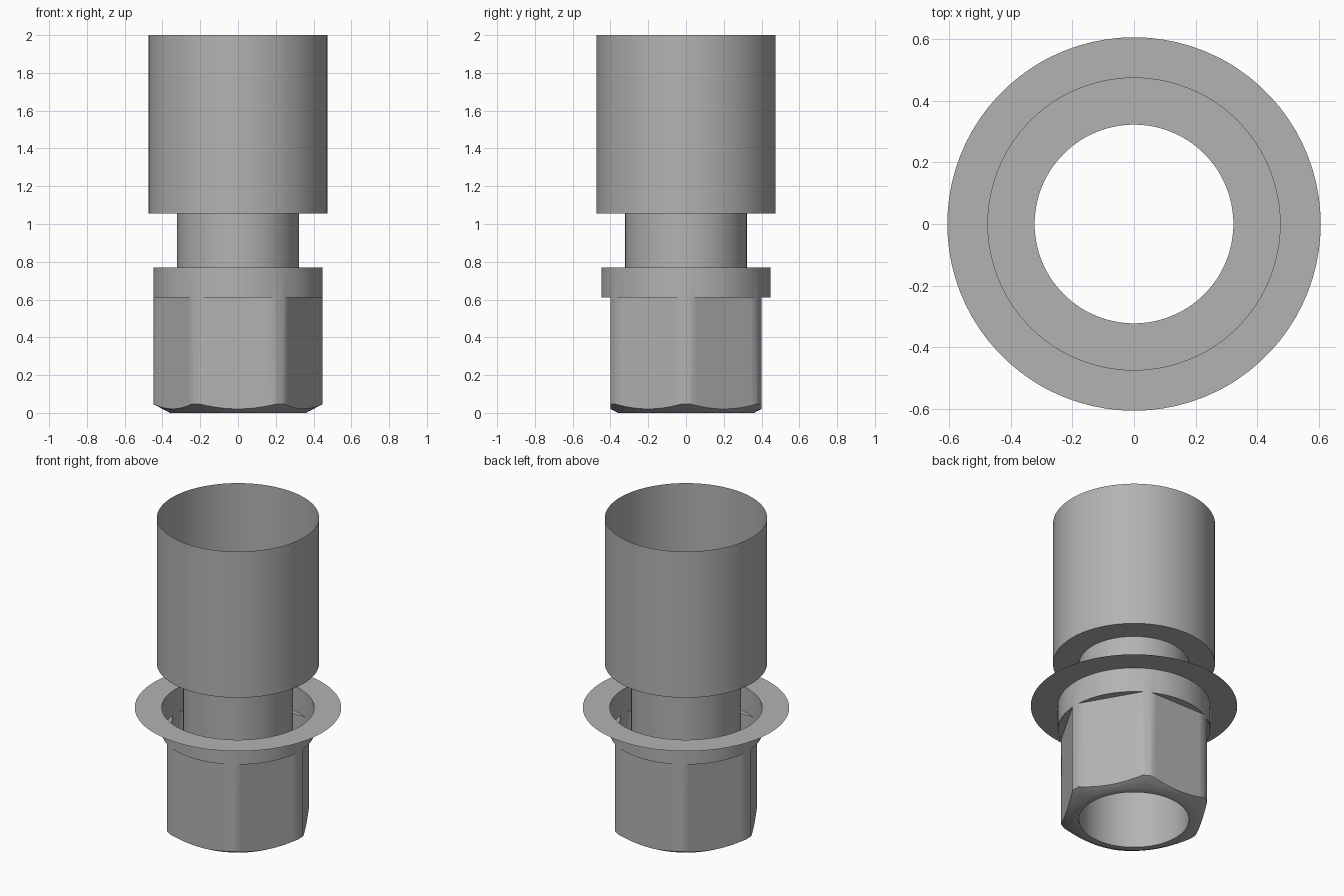
import bpy
import bmesh
from math import acos, cos, sin, pi, radians

cube = bpy.data.objects.get("Cube")
if cube:
    bpy.data.objects.remove(cube)

FLAT = 0.40       # centre to hexagon flat
ROUND = 0.447     # radius that trims the hexagon corners
BORE = 0.322
CHAMFER_R = 0.36  # chamfer start radius on the bottom face
CHAMFER_SLOPE = 0.53
STEP_Z, RIM_Z, NECK_Z = 0.61, 0.77, 1.055

steel = bpy.data.materials.new("steel_grey")
steel.use_nodes = True
grey = (0.45, 0.45, 0.45, 1)
steel.diffuse_color = grey
steel.node_tree.nodes["Principled BSDF"].inputs["Base Color"].default_value = grey

# Angles around the axis, with columns exactly where the flats meet the round corners
half = acos(FLAT / ROUND)
gap = pi / 3 - 2 * half
ANGLES = []
for side in range(6):
    mid = side * pi / 3 - pi / 2
    ANGLES += [(mid - half + 2 * half * i / 12, -half + 2 * half * i / 12) for i in range(12)]
    ANGLES += [(mid + half + gap * i / 4, half + gap * i / 4) for i in range(4)]


def hex_radius(offset):
    return min(ROUND, FLAT / cos(offset))


def shell(name, profile):
    """Sweep a profile round the axis; profile(offset) gives (radius, z) pairs."""
    bm = bmesh.new()
    columns = [[bm.verts.new((r * cos(a), r * sin(a), z)) for r, z in profile(off)]
               for a, off in ANGLES]
    for i, col in enumerate(columns):
        nxt = columns[(i + 1) % len(columns)]
        for j in range(len(col) - 1):
            bm.faces.new((col[j], nxt[j], nxt[j + 1], col[j + 1]))
    bmesh.ops.remove_doubles(bm, verts=bm.verts, dist=0.00001)
    mesh = bpy.data.meshes.new(name)
    bm.to_mesh(mesh)
    bm.free()
    mesh.materials.append(steel)
    obj = bpy.data.objects.new(name, mesh)
    bpy.context.collection.objects.link(obj)
    bpy.ops.object.select_all(action='DESELECT')
    obj.select_set(True)
    bpy.context.view_layer.objects.active = obj
    bpy.ops.object.shade_smooth_by_angle(angle=radians(30))
    return obj


# Wide open sleeve with its floor ring
shell("upper_sleeve", lambda o: [(BORE, NECK_Z), (0.475, NECK_Z), (0.475, 2)])

# Thin tube running through the whole fitting
shell("inner_tube", lambda o: [(BORE, 0), (BORE, NECK_Z)])


# Hexagon with a conical chamfer, and the round collar above its step
def nut_profile(offset):
    r = hex_radius(offset)
    return [(BORE, 0), (CHAMFER_R, 0), (r, (r - CHAMFER_R) * CHAMFER_SLOPE),
            (r, STEP_Z), (ROUND, STEP_Z), (ROUND, RIM_Z)]


shell("hex_nut_and_collar", nut_profile)

# Flat ring round the top of the collar
ring = shell("flange_ring", lambda o: [(ROUND, RIM_Z), (0.605, RIM_Z)])
ring.data.flip_normals()
